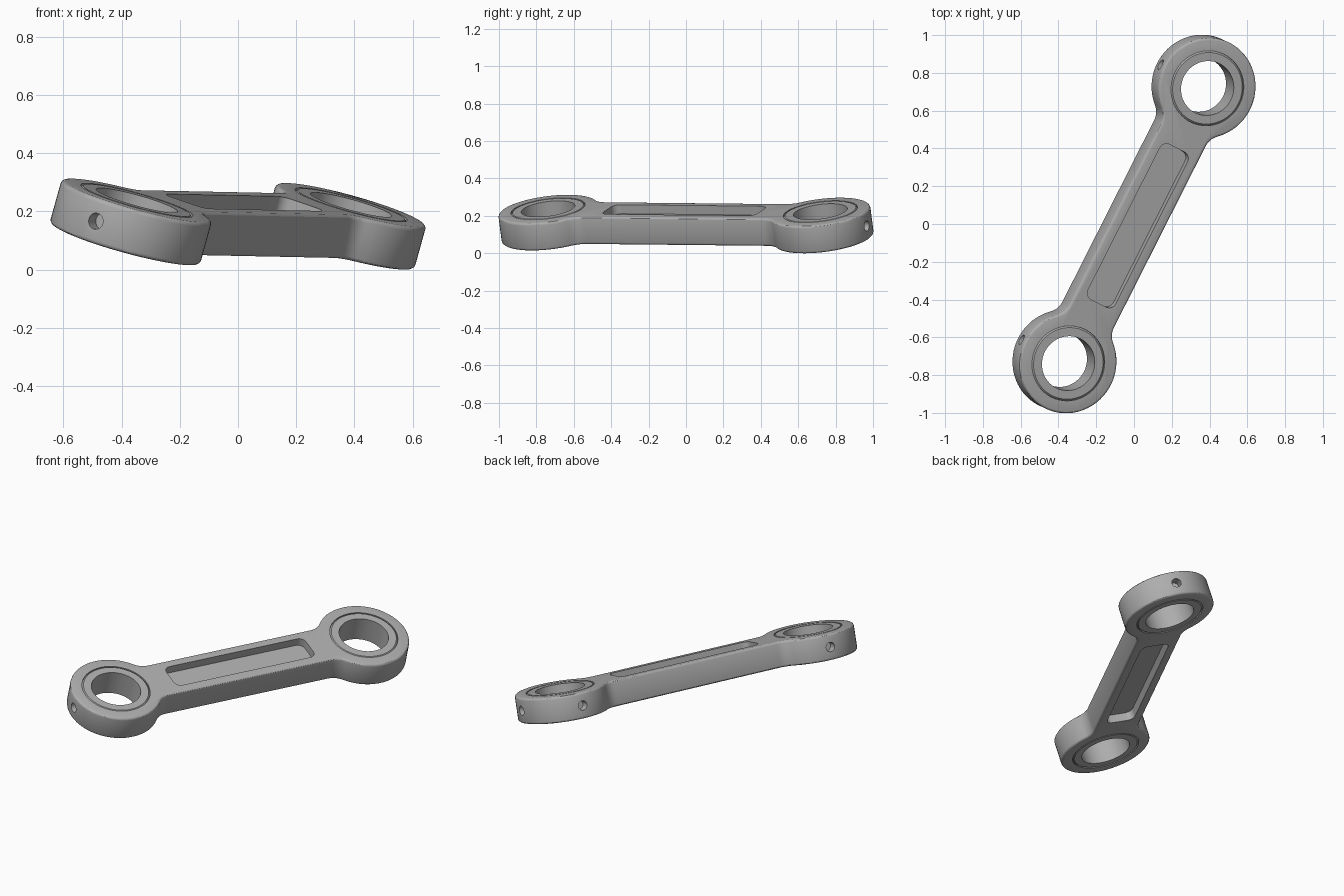
import bpy, bmesh
from math import sin, cos, pi, atan2, sqrt, radians
from mathutils import Matrix, Vector

cube = bpy.data.objects.get("Cube")
if cube:
    bpy.data.objects.remove(cube, do_unlink=True)

D, R = 0.816, 0.268          # eye centre distance and eye radius
H = 0.14                     # half width of the shank
T = 0.155                    # thickness
FILLET = 0.1
RACE, BORE = 0.2, 0.145
SEG = 64

steel = bpy.data.materials.new("steel_grey")
steel.use_nodes = True
grey = (0.42, 0.42, 0.42, 1)
steel.diffuse_color = grey
steel.node_tree.nodes["Principled BSDF"].inputs["Base Color"].default_value = grey


def arc(cx, cy, r, a0, a1, n):
    return [(cx + r * cos(a0 + (a1 - a0) * i / n), cy + r * sin(a0 + (a1 - a0) * i / n))
            for i in range(n + 1)]


def circle(cx, cy, r, n=SEG):
    return arc(cx, cy, r, 0, 2 * pi, n)[:-1]


def make_object(name, bm):
    bmesh.ops.recalc_face_normals(bm, faces=bm.faces)
    mesh = bpy.data.meshes.new(name)
    bm.to_mesh(mesh)
    bm.free()
    mesh.materials.append(steel)
    obj = bpy.data.objects.new(name, mesh)
    bpy.context.collection.objects.link(obj)
    return obj


def prism(name, outline, z0, z1, bevel=0):
    bm = bmesh.new()
    base = bm.faces.new([bm.verts.new((x, y, z0)) for x, y in outline])
    top = bmesh.ops.extrude_face_region(bm, geom=[base], use_keep_orig=True)
    moved = [g for g in top["geom"] if isinstance(g, bmesh.types.BMVert)]
    bmesh.ops.translate(bm, verts=moved, vec=(0, 0, z1 - z0))
    bmesh.ops.recalc_face_normals(bm, faces=bm.faces)
    if bevel:
        rim = [e for e in bm.edges if abs(e.verts[0].co.z - e.verts[1].co.z) < 1e-5]
        bmesh.ops.bevel(bm, geom=rim, offset=bevel, segments=3, profile=0.5, affect='EDGES')
    return make_object(name, bm)


def select_only(obj):
    bpy.ops.object.select_all(action='DESELECT')
    obj.select_set(True)
    bpy.context.view_layer.objects.active = obj


def cut(obj, cutter):
    mod = obj.modifiers.new("cut", 'BOOLEAN')
    mod.operation, mod.solver, mod.object = 'DIFFERENCE', 'EXACT', cutter
    select_only(obj)
    bpy.ops.object.modifier_apply(modifier=mod.name)
    bpy.data.objects.remove(cutter, do_unlink=True)


# Link body: quarter outline (eye arc, then concave fillet) mirrored both ways
fy = H + FILLET
dx = sqrt((R + FILLET) ** 2 - fy ** 2)
a = atan2(fy, -dx)
quarter = arc(D, 0, R, 0, a, 24) + arc(D - dx, fy, FILLET, a - pi, -pi / 2, 7)[1:]
half = quarter + [(-x, y) for x, y in reversed(quarter)]
outline = half + [(x, -y) for x, y in reversed(half[1:-1])]
body = prism("link_body", outline, -T / 2, T / 2, bevel=0.014)

# Lightening pockets on both faces
px, py, pr = 0.46, 0.086, 0.04
pocket = []
for i, (sx, sy) in enumerate([(1, 1), (-1, 1), (-1, -1), (1, -1)]):
    pocket += arc(sx * (px - pr), sy * (py - pr), pr, i * pi / 2, (i + 1) * pi / 2, 6)
for s in (1, -1):
    z0, z1 = sorted((s * (T / 2 - 0.05), s * T))
    cut(body, prism("pocket_cutter", pocket, z0, z1))

# Eye bores and blind oil holes at each end and along one side
for s in (1, -1):
    cut(body, prism("bore_cutter", circle(s * D, 0, RACE), -T, T))
    for angle in (0 if s > 0 else pi, pi / 2):
        drill = prism("oil_hole_cutter", circle(0, 0, 0.028, 20), 0.212, 0.32)
        drill.data.transform(Matrix.Translation((s * D, 0, 0)) @ Matrix.Rotation(angle, 4, 'Z')
                             @ Matrix.Rotation(pi / 2, 4, 'Y'))
        cut(body, drill)


# Bearing rings with chamfered outer corners
def bearing(name, x):
    bm = bmesh.new()
    c, h = 0.009, T / 2
    profile = [(BORE, -h), (RACE - c, -h), (RACE, c - h), (RACE, h - c), (RACE - c, h), (BORE, h)]
    loops = [[bm.verts.new((px, py, z)) for px, py in circle(x, 0, r)] for r, z in profile]
    for k, low in enumerate(loops):
        high = loops[(k + 1) % len(loops)]
        for i in range(SEG):
            j = (i + 1) % SEG
            bm.faces.new((low[i], low[j], high[j], high[i]))
    return make_object(name, bm)


parts = [body, bearing("back_bearing", D), bearing("front_bearing", -D)]

# Lay the link diagonally, rolled about its own length, resting on the ground
pose = (Matrix.Rotation(atan2(0.728, 0.368), 4, 'Z') @ Matrix.Rotation(0.0093, 4, 'Y')
        @ Matrix.Rotation(radians(17), 4, 'X'))
for obj in parts:
    obj.data.transform(pose)
lift = -min(v.co.z for v in body.data.vertices)
for obj in parts:
    obj.data.transform(Matrix.Translation(Vector((0, 0, lift))))
    select_only(obj)
    bpy.ops.object.shade_smooth_by_angle(angle=radians(30))
